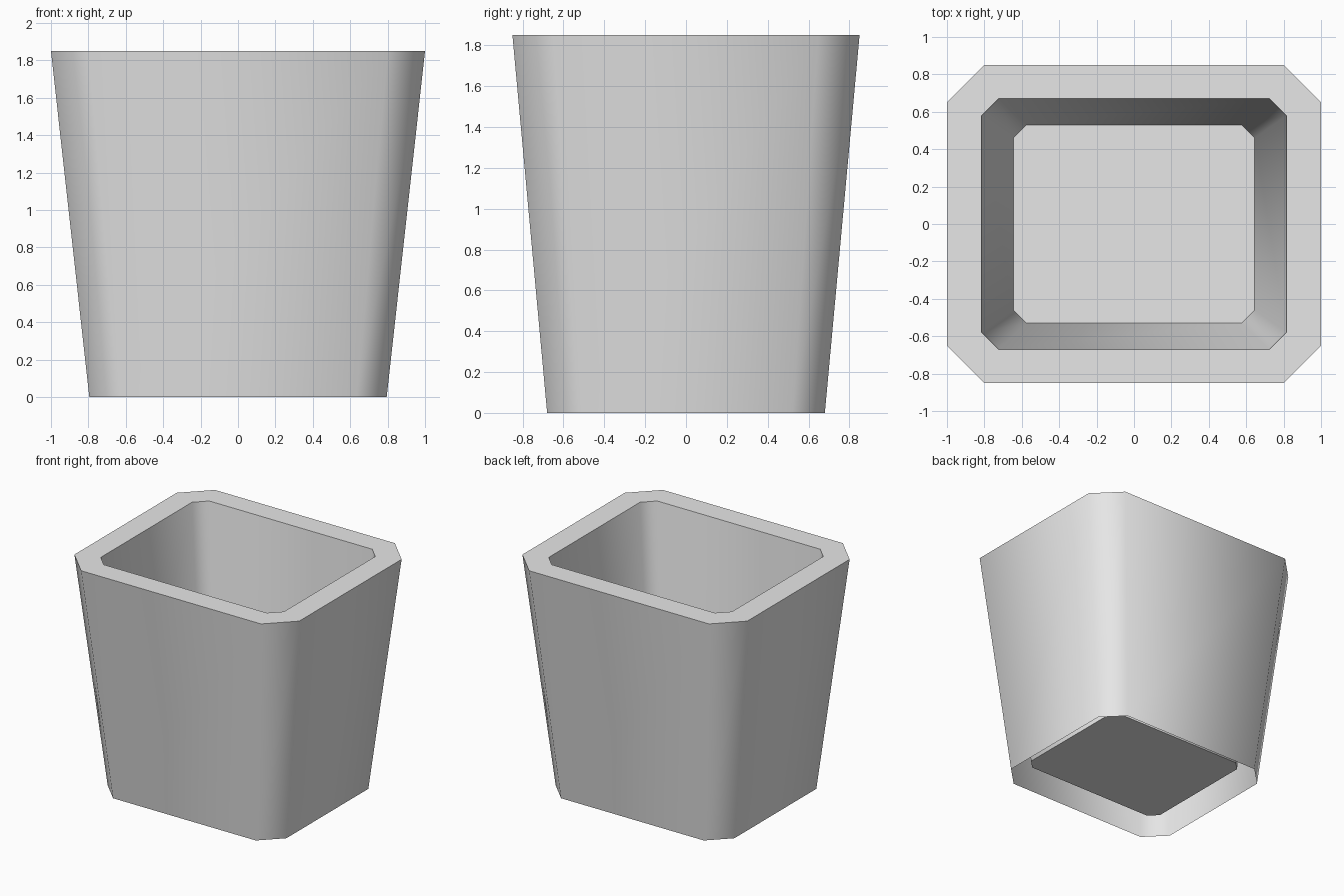
import bpy
import bmesh
import math

cube = bpy.data.objects.get("Cube")
if cube:
    bpy.data.objects.remove(cube, do_unlink=True)

grey = bpy.data.materials.new("light grey")
grey.use_nodes = True
colour = (0.8, 0.8, 0.8, 1)
grey.diffuse_color = colour
grey.node_tree.nodes["Principled BSDF"].inputs["Base Color"].default_value = colour


def ring(bm, x, y, cut_x, cut_y, z):
    """Rectangle with clipped corners, counter-clockwise from above."""
    a, b = x - cut_x, y - cut_y
    corners = [(x, b), (a, y), (-a, y), (-x, b), (-x, -b), (-a, -y), (a, -y), (x, -b)]
    return [bm.verts.new((px, py, z)) for px, py in corners]


def bridge(bm, lower, upper):
    for i in range(len(lower)):
        j = (i + 1) % len(lower)
        bm.faces.new((lower[i], lower[j], upper[j], upper[i]))


# Tapered pot: outer wall, flat rim, inner wall and raised floor, open underneath
bm = bmesh.new()
foot = ring(bm, 0.795, 0.68, 0.16, 0.16, 0)
rim_outer = ring(bm, 1.0, 0.85, 0.2, 0.2, 1.85)
rim_inner = ring(bm, 0.815, 0.67, 0.09, 0.09, 1.85)
floor = ring(bm, 0.645, 0.53, 0.07, 0.07, 0.1)
rings = [foot, rim_outer, rim_inner, floor]
for lower, upper in zip(rings, rings[1:]):
    bridge(bm, lower, upper)
bm.faces.new(floor)

mesh = bpy.data.meshes.new("planter_pot")
bm.to_mesh(mesh)
bm.free()
mesh.materials.append(grey)
pot = bpy.data.objects.new("planter_pot", mesh)
bpy.context.collection.objects.link(pot)

# Soft clipped corners, crisp rim and floor
bpy.ops.object.select_all(action="DESELECT")
pot.select_set(True)
bpy.context.view_layer.objects.active = pot
bpy.ops.object.shade_smooth_by_angle(angle=math.radians(60))
